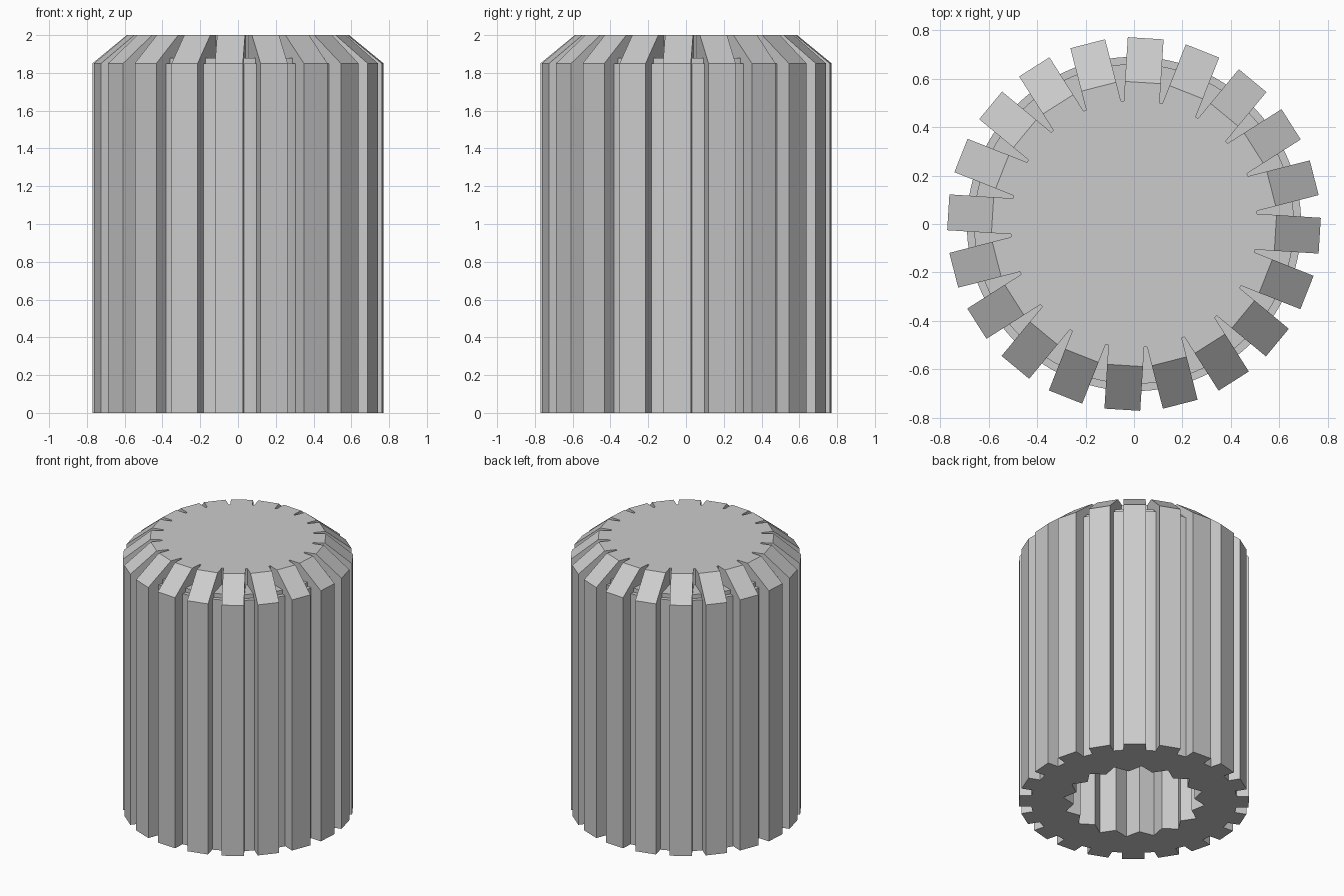
import bpy, bmesh
from math import sin, cos, tau, radians
from mathutils import Vector, Matrix

if "Cube" in bpy.data.objects:
    bpy.data.objects.remove(bpy.data.objects["Cube"])

TEETH, SPLINES, SEG = 20, 16, 128

grey = bpy.data.materials.new("light grey plastic")
grey.use_nodes = True
grey.diffuse_color = (0.6, 0.6, 0.6, 1)
grey.node_tree.nodes["Principled BSDF"].inputs["Base Color"].default_value = (0.6, 0.6, 0.6, 1)


def polar(r, a, z=0):
    return Vector((r * cos(a), r * sin(a), z))


def add_object(name, bm):
    bmesh.ops.recalc_face_normals(bm, faces=bm.faces)
    mesh = bpy.data.meshes.new(name)
    bm.to_mesh(mesh)
    bm.free()
    mesh.materials.append(grey)
    ob = bpy.data.objects.new(name, mesh)
    bpy.context.collection.objects.link(ob)
    return ob


def circle(r, z):
    return [polar(r, tau * i / SEG, z) for i in range(SEG)]


def star(r_in, r_out, z):
    """Pointed spline outline, resampled to SEG points."""
    n = 2 * SPLINES
    corners = [polar(r_out if i % 2 else r_in, tau * i / n, z) for i in range(n)]
    k = SEG // n
    return [corners[i].lerp(corners[(i + 1) % n], j / k) for i in range(n) for j in range(k)]


# Core: splined blind bore, underside, wall, stepped shoulder and top disc
outlines = [star(0.405, 0.475, 1.7), star(0.405, 0.475, 0),
            circle(0.69, 0), circle(0.69, 1.85),
            circle(0.66, 1.85), circle(0.66, 1.88),
            circle(0.51, 1.88), circle(0.51, 2)]
bm = bmesh.new()
rings = [[bm.verts.new(p) for p in line] for line in outlines]
for a, b in zip(rings, rings[1:]):
    for i in range(SEG):
        j = (i + 1) % SEG
        bm.faces.new((a[i], a[j], b[j], b[i]))
bm.faces.new(rings[0])
bm.faces.new(rings[-1])
core = add_object("knob_core", bm)
bpy.context.view_layer.objects.active = core
core.select_set(True)
bpy.ops.object.shade_smooth_by_angle(angle=radians(15))
core.select_set(False)

# Grip ribs: one radial profile, extruded to the rib width and repeated around
profile = [(0.68, 0), (0.768, 0), (0.768, 1.85), (0.585, 2),
           (0.49, 2), (0.49, 1.87), (0.68, 1.84)]
bm = bmesh.new()
for k in range(TEETH):
    turn = Matrix.Rotation(radians(-3.6) + tau * k / TEETH, 3, 'Z')
    sides = [[bm.verts.new(turn @ Vector((r, y, z))) for r, z in profile]
             for y in (-0.074, 0.074)]
    for side in sides:
        bm.faces.new(side)
    for i in range(len(profile)):
        j = (i + 1) % len(profile)
        bm.faces.new((sides[0][i], sides[0][j], sides[1][j], sides[1][i]))
add_object("grip_ribs", bm)
